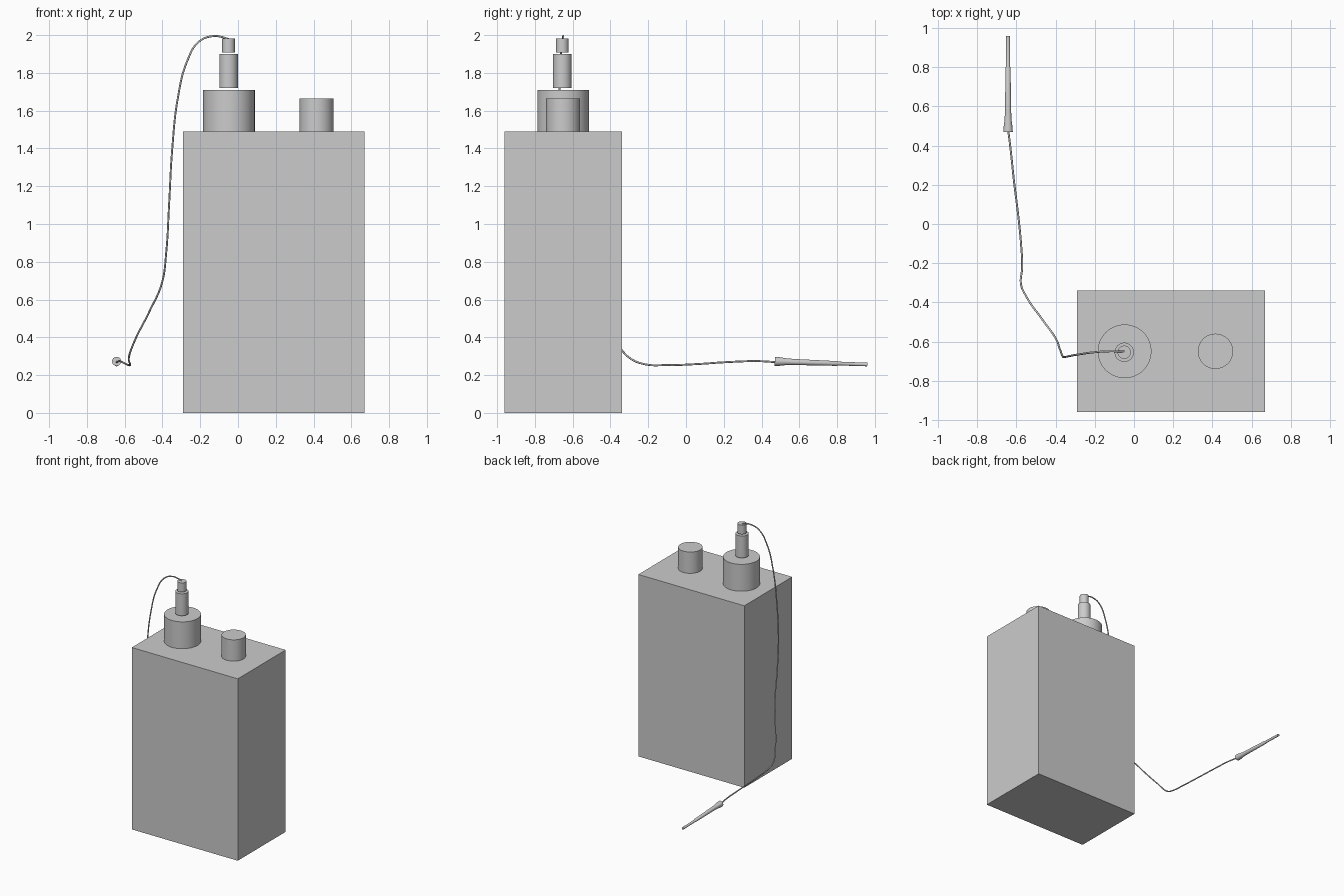
import bpy
import bmesh
import math
from mathutils import Vector, Matrix

if "Cube" in bpy.data.objects:
    bpy.data.objects.remove(bpy.data.objects["Cube"])


def finish(name, bm, smooth=True):
    bmesh.ops.recalc_face_normals(bm, faces=bm.faces)
    mesh = bpy.data.meshes.new(name)
    bm.to_mesh(mesh)
    bm.free()
    ob = bpy.data.objects.new(name, mesh)
    bpy.context.collection.objects.link(ob)
    if smooth:
        bpy.ops.object.select_all(action='DESELECT')
        bpy.context.view_layer.objects.active = ob
        ob.select_set(True)
        bpy.ops.object.shade_smooth_by_angle(angle=math.radians(30))
    return ob


def cylinder(name, x, y, r, z0, z1, sides=48):
    bm = bmesh.new()
    bmesh.ops.create_cone(bm, cap_ends=True, segments=sides, radius1=r, radius2=r,
                          depth=z1 - z0, matrix=Matrix.Translation((x, y, (z0 + z1) / 2)))
    return finish(name, bm)


def turned(name, profile, start, end, sides=32):
    """Closed lathe: profile of (distance, radius) along start -> end."""
    start, axis = Vector(start), (Vector(end) - Vector(start)).normalized()
    rot = axis.to_track_quat('Z', 'Y')
    bm = bmesh.new()
    rings = []
    for d, r in profile:
        rings.append([bm.verts.new(start + rot @ Vector((
            r * math.cos(math.tau * i / sides), r * math.sin(math.tau * i / sides), d)))
            for i in range(sides)])
    for a, b in zip(rings, rings[1:]):
        for i in range(sides):
            j = (i + 1) % sides
            bm.faces.new((a[i], a[j], b[j], b[i]))
    bm.faces.new(rings[0])
    bm.faces.new(rings[-1])
    return finish(name, bm)


# Battery case
bm = bmesh.new()
bmesh.ops.create_cube(bm, size=1, matrix=Matrix.Translation((0.19, -0.65, 0.745))
                      @ Matrix.Diagonal((0.96, 0.62, 1.49, 1)))
finish("battery_case", bm, smooth=False)

# Terminals and the connector stacked on the large one
cylinder("large_terminal", -0.048, -0.65, 0.137, 1.49, 1.71)
cylinder("small_terminal", 0.416, -0.65, 0.09, 1.49, 1.665)
cylinder("connector_body", -0.05, -0.655, 0.049, 1.72, 1.90)
cylinder("connector_cap", -0.05, -0.655, 0.034, 1.907, 1.982)

# Cable looping over the side and along behind the case
path = [(-0.04, -0.65, 1.975), (-0.085, -0.65, 1.99), (-0.13, -0.65, 1.995),
        (-0.205, -0.655, 1.967), (-0.27, -0.664, 1.86), (-0.318, -0.672, 1.67),
        (-0.348, -0.678, 1.4), (-0.365, -0.675, 1.1), (-0.38, -0.635, 0.85),
        (-0.402, -0.58, 0.69), (-0.47, -0.485, 0.535), (-0.55, -0.37, 0.375),
        (-0.578, -0.30, 0.292), (-0.571, -0.22, 0.258), (-0.577, -0.10, 0.253),
        (-0.592, 0.05, 0.258), (-0.613, 0.22, 0.269), (-0.63, 0.38, 0.274),
        (-0.643, 0.485, 0.268)]
curve = bpy.data.curves.new("cable", 'CURVE')
curve.dimensions = '3D'
curve.bevel_depth = 0.005
curve.bevel_resolution = 2
curve.resolution_u = 8
curve.use_fill_caps = True
spline = curve.splines.new('BEZIER')
spline.bezier_points.add(len(path) - 1)
for point, co in zip(spline.bezier_points, path):
    point.co = co
    point.handle_left_type = point.handle_right_type = 'AUTO'
bpy.context.collection.objects.link(bpy.data.objects.new("cable", curve))

# Probe: flared grip tapering to a stepped thin tip
turned("probe", [(0, 0.024), (0.02, 0.0235), (0.06, 0.018), (0.10, 0.016),
                 (0.33, 0.0125), (0.335, 0.010), (0.49, 0.0095)],
       (-0.643, 0.47, 0.273), (-0.643, 0.96, 0.256))
